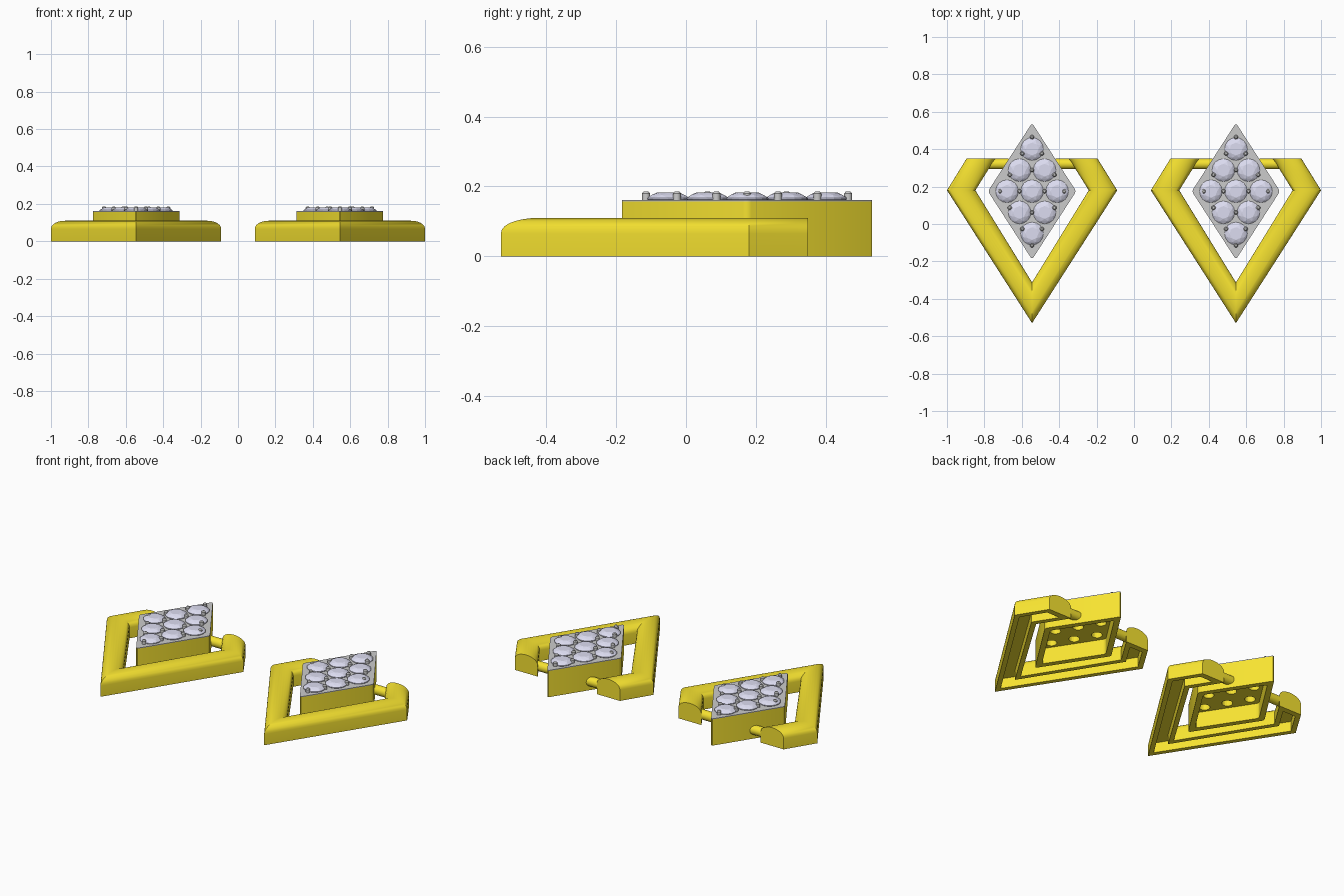
import bpy, bmesh
from math import sin, cos, pi
from mathutils import Matrix, Vector

if "Cube" in bpy.data.objects:
    bpy.data.objects.remove(bpy.data.objects["Cube"])

CX, CY = 0.545, 0.175        # earring centre, cluster centre
U, V = 0.067, 0.113          # half steps of the stone lattice


def material(name, color):
    m = bpy.data.materials.new(name)
    m.diffuse_color = color
    m.use_nodes = True
    m.node_tree.nodes["Principled BSDF"].inputs["Base Color"].default_value = m.diffuse_color
    return m


gold = material("gold", (0.93, 0.77, 0.03, 1))
stone = material("pale_stone", (0.72, 0.72, 0.88, 1))


def finish(bm, name, mat=None, angle=0.6):
    bmesh.ops.recalc_face_normals(bm, faces=bm.faces)
    me = bpy.data.meshes.new(name)
    bm.to_mesh(me)
    bm.free()
    ob = bpy.data.objects.new(name, me)
    bpy.context.collection.objects.link(ob)
    if mat:
        me.materials.append(mat)
    if angle:
        bpy.ops.object.select_all(action='DESELECT')
        ob.select_set(True)
        bpy.context.view_layer.objects.active = ob
        bpy.ops.object.shade_smooth_by_angle(angle=angle)
    return ob


def lattice(i, j):
    return (i - j) * U, CY + (i + j) * V


def cylinder(bm, x, y, z0, z1, r, r2=None, seg=16):
    bmesh.ops.create_cone(bm, cap_ends=True, segments=seg, radius1=r,
                          radius2=r if r2 is None else r2, depth=z1 - z0,
                          matrix=Matrix.Translation((x, y, (z0 + z1) / 2)))


def rhombus(bm, scale, z0, z1):
    # diamond-shaped prism with rounded vertical corners
    w, h = 0.236 * scale, 0.365 * scale
    f = bm.faces.new([bm.verts.new((x, CY + y, z0))
                      for x, y in ((0, -h), (w, 0), (0, h), (-w, 0))])
    top = bmesh.ops.extrude_face_region(bm, geom=[f])["geom"]
    bmesh.ops.translate(bm, vec=(0, 0, z1 - z0),
                        verts=[v for v in top if isinstance(v, bmesh.types.BMVert)])
    edges = [e for e in bm.edges if abs(e.verts[0].co.z - e.verts[1].co.z) > 1e-4]
    bmesh.ops.bevel(bm, geom=edges, offset=0.014, segments=3, profile=0.5,
                    affect='EDGES')


STONES = [lattice(i, j) for i in (-1, 0, 1) for j in (-1, 0, 1)]


def cut(ob, cutter):
    m = ob.modifiers.new("cut", 'BOOLEAN')
    m.operation, m.solver, m.object = 'DIFFERENCE', 'EXACT', cutter
    bpy.context.view_layer.objects.active = ob
    bpy.ops.object.modifier_apply(modifier="cut")


def frame():
    # half-round band, hollow underneath, swept along the open kite outline
    end = (Vector((-0.35, 0.35)), Vector((-0.197, 0.35)))
    side = (Vector((-0.455, 0.18)), Vector((-0.303, 0.18)))
    tip = (Vector((0, -0.53)), Vector((0, -0.312)))
    near = tuple(a.lerp(b, 0.2) for a, b in zip(end, side))
    half = [(end, 0), (near, 0), (near, 0.06), (side, 0.06)]
    mirrored = [(tuple(Vector((-p.x, p.y)) for p in s), g) for s, g in reversed(half)]
    bm = bmesh.new()
    rings = []
    for (o, i), g in half + [(tip, 0.06)] + mirrored:
        prof = [(0.5 - 0.5 * cos(k * pi / 14), 0.065 + 0.045 * max(0, sin(k * pi / 14)) ** 0.9)
                for k in range(15)]
        prof += [(1, 0), (0.78, 0), (0.78, g), (0.22, g), (0.22, 0), (0, 0)]
        rings.append([bm.verts.new((*o.lerp(i, t), z)) for t, z in prof])
    n = len(rings[0])
    for a, b in zip(rings, rings[1:]):
        for k in range(n):
            bm.faces.new((a[k], a[(k + 1) % n], b[(k + 1) % n], b[k]))
    bm.faces.new(rings[0])
    bm.faces.new(rings[-1])
    bmesh.ops.remove_doubles(bm, verts=bm.verts, dist=1e-5)
    bmesh.ops.dissolve_degenerate(bm, edges=bm.edges, dist=1e-5)
    return finish(bm, "kite_frame", gold)


def bars():
    # short round bars joining the frame ends to the setting
    bm = bmesh.new()
    for s in (-1, 1):
        bmesh.ops.create_cone(
            bm, cap_ends=True, segments=24, radius1=0.028, radius2=0.028, depth=0.14,
            matrix=Matrix.Translation((s * 0.195, 0.321, 0.05)) @ Matrix.Rotation(pi / 2, 4, 'Y'))
    return finish(bm, "connecting_bars", gold)


def setting():
    # gold box and grey top plate, hollowed and drilled from below
    bm = bmesh.new()
    rhombus(bm, 0.84, -0.05, 0.095)
    cavity = finish(bm, "cavity_cutter", None, 0)
    bm = bmesh.new()
    for x, y in STONES:
        cylinder(bm, x, y, 0.06, 0.2, 0.03, seg=20)
    drill = finish(bm, "drill_cutter", None, 0)
    bm = bmesh.new()
    rhombus(bm, 1, 0, 0.157)
    box = finish(bm, "setting_box", gold)
    bm = bmesh.new()
    rhombus(bm, 1, 0.157, 0.161)
    plate = finish(bm, "setting_plate")
    cut(box, cavity)
    cut(box, drill)
    cut(plate, drill)
    for c in (cavity, drill):
        bpy.data.objects.remove(c)
    return [box, plate]


def stones():
    # faceted round stones
    bm = bmesh.new()
    for x, y in STONES:
        pts = []
        for r, z, n, off in ((0.034, 0.182, 8, 0), (0.05, 0.176, 8, 0.5),
                             (0.061, 0.167, 16, 0), (0.061, 0.163, 16, 0), (0.005, 0.118, 4, 0)):
            for k in range(n):
                a = 2 * pi * (k + off) / n
                pts.append(bm.verts.new((x + r * cos(a), y + r * sin(a), z)))
        bmesh.ops.convex_hull(bm, input=pts)
    return finish(bm, "stones", stone, 0)


def prongs():
    # small domed prongs between the stones
    bm = bmesh.new()
    steps = (-1.28, -0.5, 0.5, 1.28)
    for i in steps:
        for j in steps:
            x, y = lattice(i, j)
            cylinder(bm, x, y, 0.155, 0.18, 0.0115, seg=12)
            cylinder(bm, x, y, 0.18, 0.186, 0.0115, 0.006, seg=12)
    return finish(bm, "prongs")


# place the pair
parts = [frame(), bars(), *setting(), stones(), prongs()]
for ob in parts:
    twin = ob.copy()
    bpy.context.collection.objects.link(twin)
    twin.name = "right_" + ob.name
    ob.name = "left_" + ob.name
    ob.location.x, twin.location.x = -CX, CX
